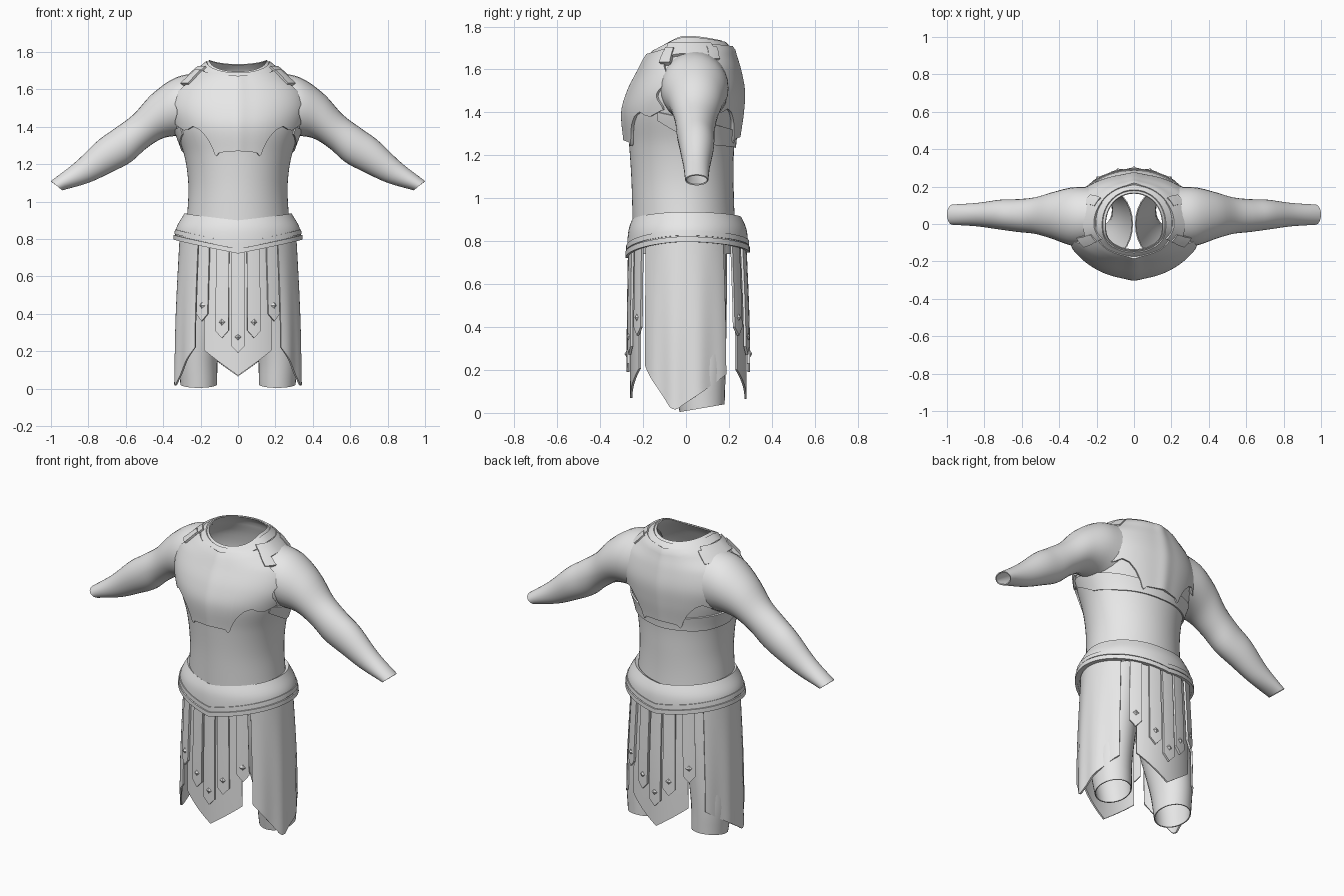
import bpy, bmesh, math
from math import sin, cos, pi
from mathutils import Vector

cube = bpy.data.objects.get("Cube")
if cube:
    bpy.data.objects.remove(cube, do_unlink=True)

grey = bpy.data.materials.new("plain grey")
grey.use_nodes = True
grey.diffuse_color = (0.8, 0.8, 0.8, 1)
grey.node_tree.nodes["Principled BSDF"].inputs["Base Color"].default_value = (0.8, 0.8, 0.8, 1)

# Cross-sections: height, half width, front depth, back depth
BODY = [(0.74, .29, .245, .24), (0.95, .27, .25, .225), (1.1, .266, .255, .222),
        (1.25, .288, .265, .225), (1.4, .34, .277, .245), (1.5, .36, .25, .25),
        (1.6, .33, .2, .232), (1.665, .26, .165, .212), (1.7, .22, .135, .2),
        (1.76, .15, .1, .14)]
BELT = [(0.7, .335, .275, .29), (0.85, .332, .268, .283), (0.94, .285, .235, .245)]
SKIRT = [(0, .343, .262, .285), (0.4, .335, .262, .283), (0.85, .31, .255, .265)]


def lerp(knots, t):
    """Piecewise straight interpolation of (t, value) knots."""
    t = min(max(t, knots[0][0]), knots[-1][0])
    for (a, va), (b, vb) in zip(knots, knots[1:]):
        if t <= b:
            return va + (vb - va) * (t - a) / (b - a)


def curve(rows, t, col):
    """Smooth interpolation of one column of a row table."""
    n = len(rows)
    t = min(max(t, rows[0][0]), rows[-1][0])
    i = max(k for k in range(n - 1) if rows[k][0] <= t)

    def slope(k):
        lo, hi = rows[max(k - 1, 0)], rows[min(k + 1, n - 1)]
        return (hi[col] - lo[col]) / (hi[0] - lo[0])
    h = rows[i + 1][0] - rows[i][0]
    u = (t - rows[i][0]) / h
    s = u * u * (3 - 2 * u)
    return (rows[i][col] * (1 - s) + rows[i + 1][col] * s
            + h * slope(i) * u * (1 - u) ** 2 - h * slope(i + 1) * u * u * (1 - u))


def surface(rows, th, z, off):
    """Point on a lofted oval; angle 0 is the front, a quarter turn is +x."""
    depth = curve(rows, z, 2 if cos(th) > 0 else 3) + off
    return Vector(((curve(rows, z, 1) + off) * sin(th), -depth * cos(th), z))


def make(name, grid, thick, closed=False):
    """Skin a grid of points, give it thickness and shade it."""
    bm = bmesh.new()
    vs = [[bm.verts.new(p) for p in line] for line in grid]
    for a, b in zip(vs, vs[1:] + (vs[:1] if closed else [])):
        for j in range(len(a) - 1):
            bm.faces.new((a[j], b[j], b[j + 1], a[j + 1]))
    finish(name, bm, thick)


def finish(name, bm, thick=0):
    mesh = bpy.data.meshes.new(name)
    bm.to_mesh(mesh)
    bm.free()
    ob = bpy.data.objects.new(name, mesh)
    bpy.context.collection.objects.link(ob)
    mesh.materials.append(grey)
    for o in bpy.context.selected_objects:
        o.select_set(False)
    ob.select_set(True)
    bpy.context.view_layer.objects.active = ob
    if thick:
        mod = ob.modifiers.new("thickness", 'SOLIDIFY')
        mod.thickness = thick
        mod.offset = -1
        bpy.ops.object.modifier_apply(modifier=mod.name)
    bpy.ops.object.shade_smooth_by_angle(angle=math.radians(40))


def patch(name, rows, start, end, low, high, off=0.0, thick=0.01, cols=24, lines=12,
          base=0.0, warp=None, bump=None):
    """Sheet on a loft between two angles, bounded by low and high edges."""
    ring = end - start > 2 * pi - 0.01
    grid = []
    for i in range(cols if ring else cols + 1):
        a = start + (end - start) * i / cols
        line = []
        for j in range(lines + 1):
            z = low(a) + (high(a) - low(a)) * j / lines
            th = base + (warp(a, z) if warp else a)
            line.append(surface(rows, th, z, off + (bump(a, z) if bump else 0)))
        grid.append(line)
    make(name, grid, thick, ring)


def tube(name, rings, sides=28):
    """Open tube through (centre, axis, axis) rings."""
    grid = [[c + a * cos(2 * pi * i / sides) + b * sin(2 * pi * i / sides)
             for c, a, b in rings] for i in range(sides)]
    make(name, grid, 0.006, True)


def blend(rows, steps):
    """Resample a table whose first column is a running index."""
    span = rows[-1][0]
    return [[curve(rows, span * k / steps, c) for c in range(1, len(rows[0]))]
            for k in range(steps + 1)]


# Torso with an open neck that is high at the sides and low in front
def neck(th):
    return 1.757 - (0.062 if cos(th) > 0 else 0.022) * cos(th) ** 2


patch("torso", BODY, -pi, pi, lambda t: 0.74, neck, 0, 0.006, 64, 44)
patch("collar", BODY, -pi, pi, lambda t: neck(t) - 0.035, lambda t: neck(t) - 0.006,
      0.01, 0.008, 64, 4)

# Arms: top x, top z, bottom x, bottom z, half depth, middle y
ARM = [(.22, 1.69, .24, 1.34, .16, .04), (.34, 1.66, .33, 1.35, .155, .04),
       (.46, 1.575, .41, 1.335, .125, .045), (.56, 1.465, .495, 1.28, .098, .045),
       (.66, 1.39, .575, 1.21, .088, .045), (.75, 1.325, .68, 1.155, .08, .05),
       (.87, 1.21, .8, 1.1, .063, .05), (1.0, 1.11, .94, 1.06, .054, .05)]
# Legs: height, middle x, middle y, half width, half depth
LEG = [(.022, .21, .075, .098, .105), (.2, .212, .06, .108, .125),
       (.5, .18, .03, .128, .16), (.78, .145, .0, .14, .19)]

for side, s in (("left", 1), ("right", -1)):
    rings = []
    for tx, tz, bx, bz, ry, cy in blend([(i,) + r for i, r in enumerate(ARM)], 30):
        mid = Vector((s * (tx + bx) / 2, cy, (tz + bz) / 2))
        up = Vector((s * (tx - bx) / 2, 0, (tz - bz) / 2))
        rings.append((mid, Vector((0, s * ry, 0)), up))
    tube(side + "_arm", rings)

    rings = [(Vector((s * x, y, z)), Vector((rx, 0, 0)), Vector((0, ry, 0.018)))
             for z, x, y, rx, ry in blend([(i,) + r for i, r in enumerate(LEG)], 16)]
    tube(side + "_leg", rings)


# Breastplate and backplate with arched lower edges and scalloped sides
def hem(t):
    return lerp([(0, 1.27), (.33, 1.262), (.41, 1.238), (.44, 1.28), (.52, 1.34),
                 (.62, 1.385), (.73, 1.402), (.85, 1.385), (.95, 1.38), (1.1, 1.41)], abs(t))


def scallop(t, z):
    return t * (1 + 0.05 * abs(t) ** 3 * sin(z * 42 - 1))


def keel(t, z):
    return 0.008 * math.exp(-(t / 0.12) ** 2)


patch("breastplate", BODY, -1.12, 1.12, hem,
      lambda t: lerp([(0, 1.672), (.6, 1.685), (1.12, 1.71)], abs(t)),
      0.017, 0.014, 80, 24, 0, scallop, keel)
patch("backplate", BODY, -1.05, 1.05, lambda t: hem(t) + 0.015,
      lambda t: lerp([(0, 1.708), (1.12, 1.72)], abs(t)),
      0.017, 0.014, 80, 24, pi, scallop, keel)

# Band below the backplate, climbing towards the front under the arms
patch("rib_band", BODY, -2.05, 2.05,
      lambda t: lerp([(0, 1.235), (.9, 1.245), (1.5, 1.27), (2.05, 1.36)], abs(t)),
      lambda t: lerp([(0, 1.3), (1.2, 1.35), (2.05, 1.4)], abs(t)),
      0.009, 0.008, 60, 5, pi)

# Shoulder yokes and their buckle tabs
for side, s in (("left", 1), ("right", -1)):
    mid = s * 1.57
    patch(side + "_shoulder_yoke", BODY, mid - 0.62, mid + 0.62,
          lambda t: 1.645 + 0.03 * cos(2 * (t - mid)), lambda t: 1.725,
          0.024, 0.014, 20, 6)
    mid = s * 1.08
    patch(side + "_front_tab", BODY, mid - 0.13, mid + 0.13,
          lambda t: 1.635, lambda t: 1.705, 0.034, 0.022, 6, 5)
    mid = s * 2.15
    patch(side + "_back_tab", BODY, mid - 0.12, mid + 0.12,
          lambda t: 1.65, lambda t: 1.71, 0.028, 0.018, 6, 5)


# Belt dipping to a point in front and behind, with two raised trims
def dip(t):
    return (0.075 if cos(t) > 0 else 0.05) * (1 - abs(sin(t))) ** 0.9


patch("belt", BELT, -pi, pi, lambda t: 0.8 - dip(t), lambda t: 0.937 - 0.5 * dip(t),
      0, 0.02, 72, 10)
for i, drop in enumerate((0.0, 0.03)):
    patch(f"belt_trim_{i + 1}", BELT, -pi, pi, lambda t: 0.797 + drop - dip(t),
          lambda t: 0.822 + drop - dip(t), 0.008 - 0.003 * i, 0.014, 72, 2)

# Side skirt panels, each hanging to an off-centre point
for side, s in (("left", 1), ("right", -1)):
    a, b = sorted((s * 0.75, s * 2.28))
    patch(side + "_skirt_panel", SKIRT, a, b,
          lambda t: lerp([(.75, .22), (1.3, .02), (1.4, .015), (2.28, .18)], abs(t)),
          lambda t: 0.83, 0, 0.01, 32, 16,
          bump=lambda t, z: 0.006 * (0.8 - z) * cos(14 * t))

# Front and back skirt panels with hanging straps and diamond studs
for place, base, tip in (("front", 0, 0.07), ("back", pi, 0.065)):
    patch(place + "_skirt_panel", SKIRT, -0.57, 0.57,
          lambda t: tip + 0.24 * abs(t), lambda t: 0.79, -0.002, 0.01, 20, 14, base)
    for i, (mid, end) in enumerate(zip((-.59, -.25, 0, .25, .59),
                                       (.36, .27, .19, .27, .36))):
        half = 0.105
        patch(f"{place}_strap_{i + 1}", SKIRT, mid - half, mid + half,
              lambda t: end + 0.38 * abs(t - mid), lambda t: 0.79,
              0.014, 0.012, 6, 10, base)
        bm = bmesh.new()
        z = end + 0.085
        bmesh.ops.create_cone(bm, segments=4, radius1=0.02, radius2=0, depth=0.012)
        out = Vector((sin(base + mid), -cos(base + mid), 0))
        turn = out.to_track_quat('Z', 'Y').to_matrix()
        bmesh.ops.transform(bm, matrix=turn.to_4x4(), verts=bm.verts)
        bmesh.ops.translate(bm, verts=bm.verts, vec=surface(SKIRT, base + mid, z, 0.018))
        finish(f"{place}_stud_{i + 1}", bm)
